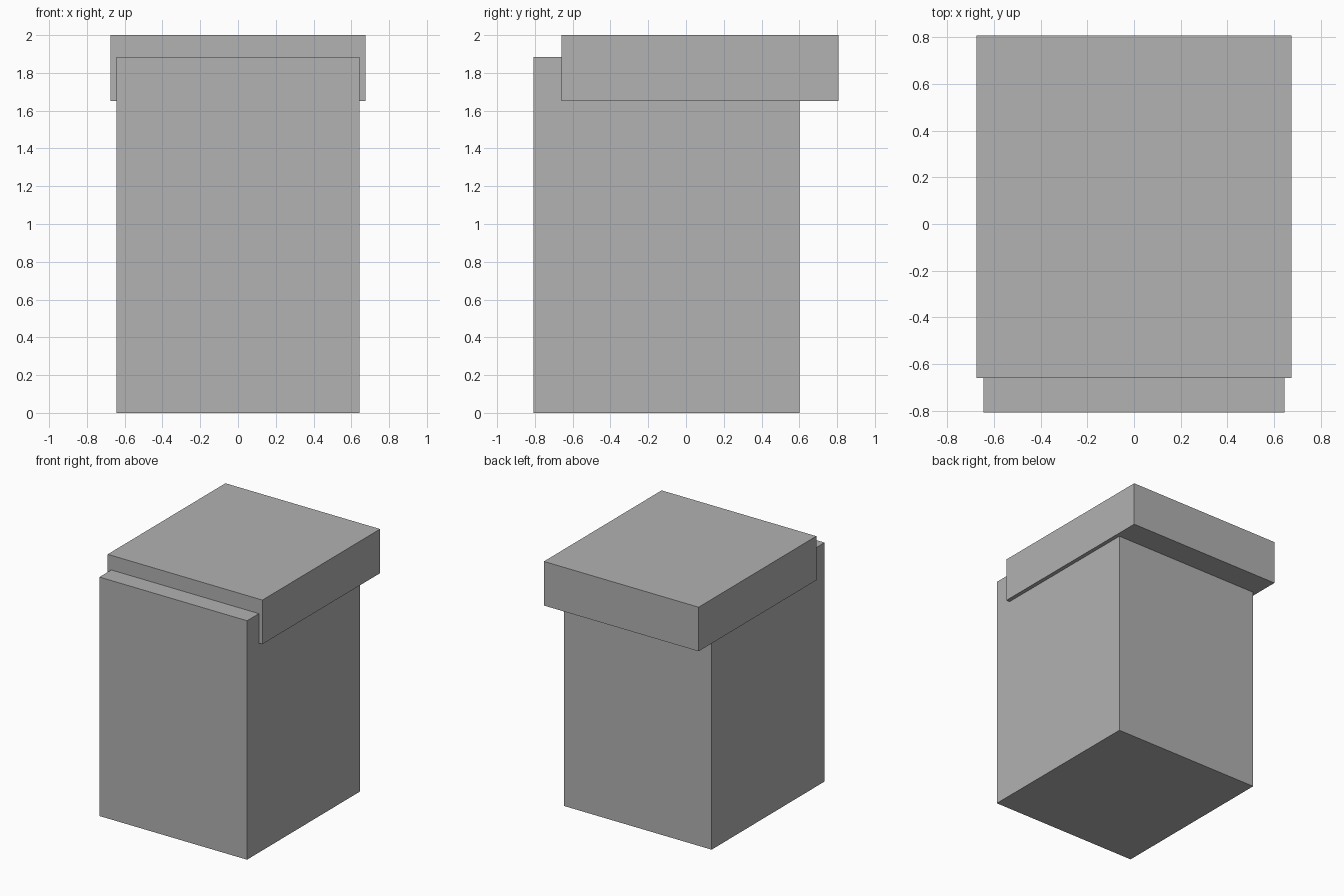
import bpy

if "Cube" in bpy.data.objects:
    bpy.data.objects.remove(bpy.data.objects["Cube"])

grey = bpy.data.materials.new("plain_grey")
grey.diffuse_color = (0.445, 0.445, 0.445, 1)
grey.use_nodes = True
grey.node_tree.nodes["Principled BSDF"].inputs["Base Color"].default_value = grey.diffuse_color


def box(name, low, high):
    """Flat-faced box between two opposite corners."""
    centre = [(a + b) / 2 for a, b in zip(low, high)]
    bpy.ops.mesh.primitive_cube_add(size=1, location=centre)
    ob = bpy.context.object
    ob.name = name
    ob.scale = [b - a for a, b in zip(low, high)]
    bpy.ops.object.transform_apply(location=False, rotation=False, scale=True)
    ob.data.materials.append(grey)
    return ob


# Tall bin body, standing proud of the lid at the front
box("body", (-0.644, -0.807, 0), (0.644, 0.60, 1.885))

# Lid overhanging the sides and the back
box("lid", (-0.675, -0.66, 1.652), (0.675, 0.807, 2.0))
